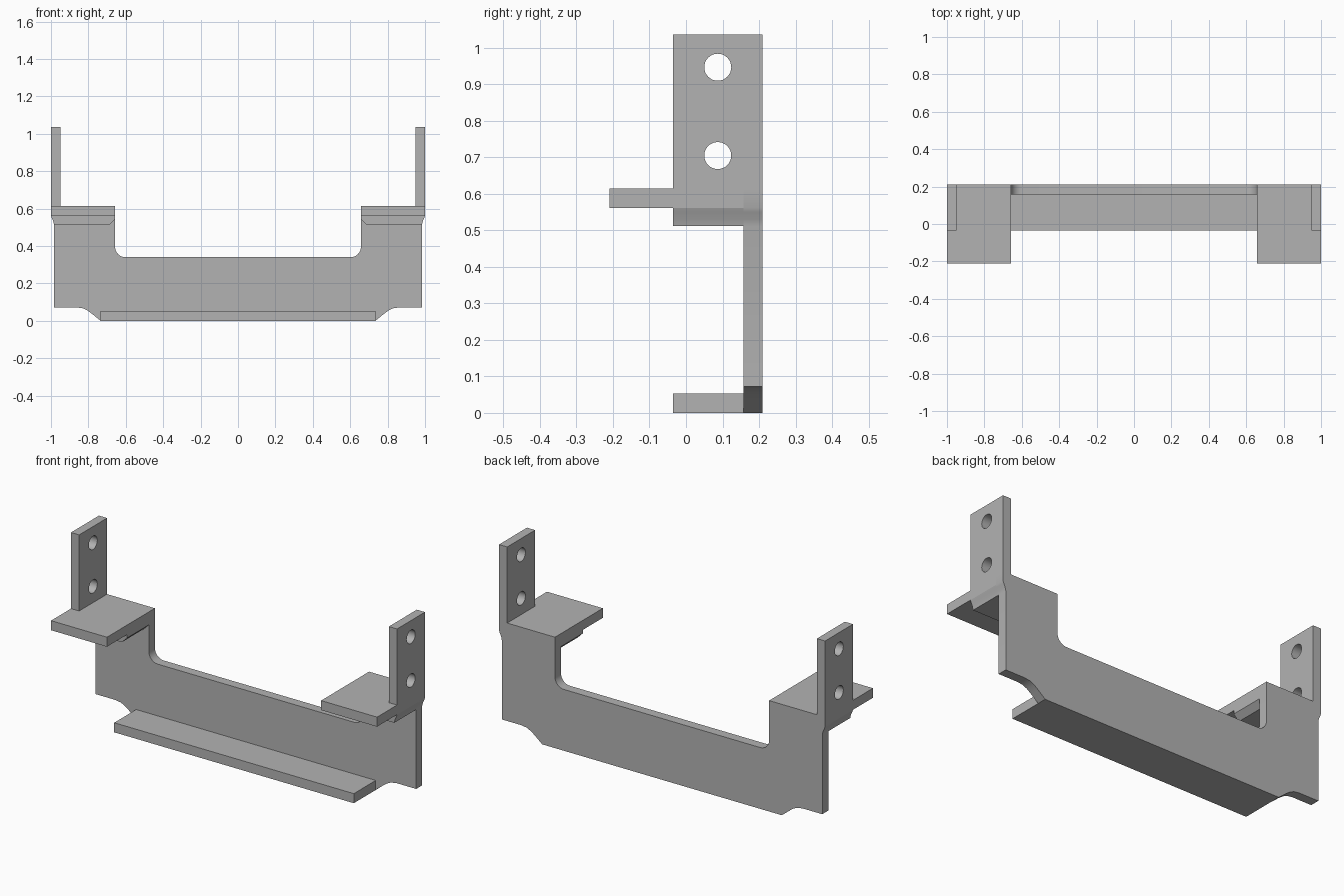
import bpy, bmesh, math
from mathutils import Vector

cube = bpy.data.objects.get("Cube")
if cube:
    bpy.data.objects.remove(cube, do_unlink=True)

GREY = (0.45, 0.45, 0.45, 1)
steel = bpy.data.materials.new("plain grey")
steel.use_nodes = True
steel.diffuse_color = GREY
steel.node_tree.nodes["Principled BSDF"].inputs["Base Color"].default_value = GREY


def arc(cx, cz, r, start, end, n):
    """Points along a circular arc, angles in degrees."""
    angles = [math.radians(start + (end - start) * i / n) for i in range(n + 1)]
    return [(cx + r * math.cos(a), cz + r * math.sin(a)) for a in angles]


def rect(a0, a1, b0, b1):
    return [(a0, b0), (a1, b0), (a1, b1), (a0, b1)]


def prism(name, loops, axis, lo, hi):
    """Fill the first loop, less any hole loops, and extrude along x or y."""
    place = (lambda a, b: (lo, a, b)) if axis == "x" else (lambda a, b: (a, lo, b))
    shift = Vector((hi - lo, 0, 0)) if axis == "x" else Vector((0, hi - lo, 0))
    bm = bmesh.new()
    edges = []
    for loop in loops:
        vs = [bm.verts.new(place(a, b)) for a, b in loop]
        edges += [bm.edges.new((v, vs[i - 1])) for i, v in enumerate(vs)]
    if len(loops) == 1:
        bm.faces.new(vs)
    else:
        bmesh.ops.triangle_fill(bm, edges=edges, use_beauty=True)
    grown = bmesh.ops.extrude_face_region(bm, geom=bm.faces[:], use_keep_orig=True)
    moved = [g for g in grown["geom"] if isinstance(g, bmesh.types.BMVert)]
    bmesh.ops.translate(bm, verts=moved, vec=shift)
    bmesh.ops.recalc_face_normals(bm, faces=bm.faces[:])
    mesh = bpy.data.meshes.new(name)
    bm.to_mesh(mesh)
    bm.free()
    mesh.materials.append(steel)
    ob = bpy.data.objects.new(name, mesh)
    bpy.context.collection.objects.link(ob)
    bpy.ops.object.select_all(action="DESELECT")
    ob.select_set(True)
    bpy.context.view_layer.objects.active = ob
    bpy.ops.object.shade_smooth_by_angle(angle=math.radians(30))
    return ob


# Main dimensions
BACK, PLATE, LIP, FRONT = 0.21, 0.157, -0.035, -0.21
INNER, OUTER, WAIST = 0.657, 1.0, 0.983
SHELF_LOW, SHELF_TOP = 0.562, 0.615
flare = [(WAIST, 0.512), (0.987, 0.53), (0.996, 0.55), (OUTER, SHELF_LOW)]

# Back plate: half outline with curved lower corner, flared side and filleted notch
half = [(0.735, 0), (0.78, 0.037), (0.805, 0.055), (0.83, 0.067), (0.865, 0.072),
        (WAIST, 0.072)] + flare + [(OUTER, SHELF_TOP), (INNER, SHELF_TOP)]
half += arc(INNER - 0.055, 0.395, 0.055, 0, -90, 8)
prism("back_plate", [half + [(-x, z) for x, z in reversed(half)]], "y", PLATE, BACK)

# Bottom flange
prism("bottom_flange", [rect(-0.735, 0.735, 0, 0.053)], "y", LIP, PLATE)

for side, s in (("left", 1), ("right", -1)):
    # Shelf
    prism(side + "_shelf", [rect(s * INNER, s * OUTER, SHELF_LOW, SHELF_TOP)],
          "y", FRONT, PLATE)
    # Chamfered block under the shelf
    block = [(INNER, SHELF_LOW), (INNER, 0.543), (0.688, 0.512)] + flare
    prism(side + "_shelf_support", [[(s * x, z) for x, z in block]], "y", LIP, PLATE)
    # Upright tab with two round holes
    holes = [arc(0.087, z, 0.037, 0, 348.75, 31) for z in (0.705, 0.947)]
    prism(side + "_tab", [rect(LIP, BACK, SHELF_TOP, 1.037)] + holes,
          "x", s * 0.95, s * OUTER)
